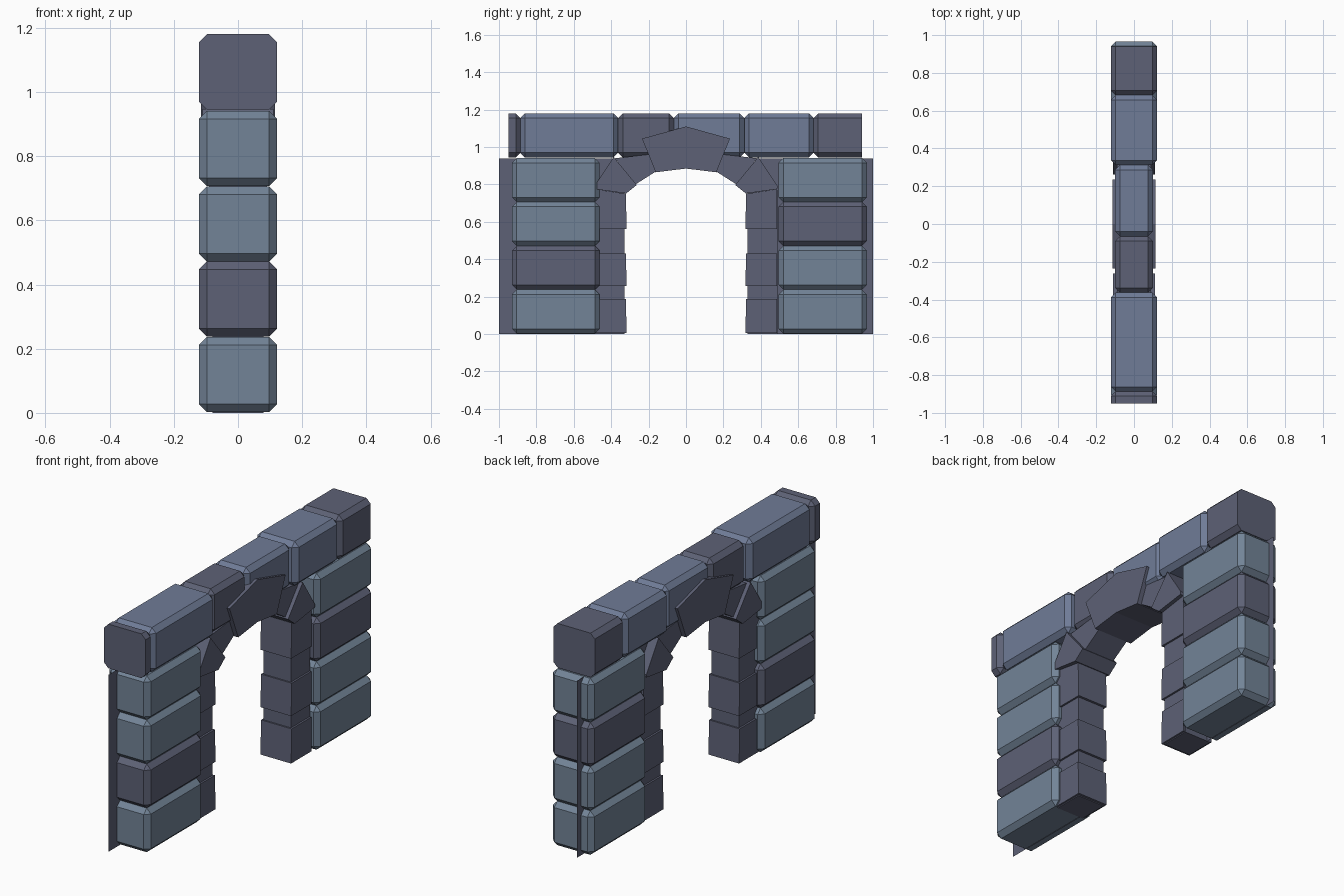
import bpy
import bmesh

if "Cube" in bpy.data.objects:
    bpy.data.objects.remove(bpy.data.objects["Cube"])


def material(name, rgb):
    m = bpy.data.materials.new(name)
    m.diffuse_color = (*rgb, 1)
    m.use_nodes = True
    m.node_tree.nodes["Principled BSDF"].inputs["Base Color"].default_value = m.diffuse_color
    return m


LIGHT = material("pale_stone", (0.17, 0.23, 0.31))
BLUE = material("blue_stone", (0.16, 0.20, 0.31))
DARK = material("dark_stone", (0.11, 0.12, 0.18))


def finish(name, bm, mat):
    bmesh.ops.recalc_face_normals(bm, faces=bm.faces)
    me = bpy.data.meshes.new(name)
    bm.to_mesh(me)
    bm.free()
    me.materials.append(mat)
    ob = bpy.data.objects.new(name, me)
    bpy.context.collection.objects.link(ob)
    return ob


def block(name, hx, y0, y1, z0, z1, mat, bevel=0.025, flat_end=None):
    """Chamfered stone; flat_end is a y value whose face keeps sharp edges."""
    bm = bmesh.new()
    bmesh.ops.create_cube(bm, size=1)
    for v in bm.verts:
        v.co = (v.co.x * 2 * hx,
                (y0 + y1) / 2 + v.co.y * (y1 - y0),
                (z0 + z1) / 2 + v.co.z * (z1 - z0))
    edges = [e for e in bm.edges if flat_end is None
             or any(abs(v.co.y - flat_end) > 1e-4 for v in e.verts)]
    bmesh.ops.bevel(bm, geom=edges, offset=bevel, segments=1, affect='EDGES')
    return finish(name, bm, mat)


def slab(name, pts, hx, mat):
    """Extrude a (y, z) outline across the wall thickness."""
    bm = bmesh.new()
    face = bm.faces.new([bm.verts.new((-hx, y, z)) for y, z in pts])
    ext = bmesh.ops.extrude_face_region(bm, geom=[face])
    for v in ext["geom"]:
        if isinstance(v, bmesh.types.BMVert):
            v.co.x = hx
    return finish(name, bm, mat)


# Side columns, four courses each
for side, y0, y1, mats in (("left", -0.93, -0.462, (LIGHT, DARK, LIGHT, LIGHT)),
                           ("right", 0.495, 0.967, (LIGHT, LIGHT, DARK, LIGHT))):
    for i, mat in enumerate(mats):
        block(f"{side}_column_stone_{i + 1}", 0.122, y0, y1,
              0.003 + i * 0.2345, 0.237 + i * 0.2345, mat)

# Top course
for i, (y0, y1, hx, mat, flat) in enumerate((
        (-0.95, -0.885, 0.122, DARK, -0.95),
        (-0.887, -0.363, 0.122, BLUE, None),
        (-0.363, -0.065, 0.1, DARK, None),
        (-0.065, 0.312, 0.1, BLUE, None),
        (0.312, 0.682, 0.122, BLUE, None),
        (0.682, 0.94, 0.122, DARK, 0.94))):
    block(f"top_stone_{i + 1}", hx, y0, y1, 0.945, 1.18, mat, flat_end=flat)

# Keystone
slab("keystone", [(-0.235, 1.045), (0, 1.11), (0.235, 1.045),
                  (0.162, 0.865), (0, 0.885), (-0.162, 0.865)], 0.115, DARK)

for side, s in (("left", -1), ("right", 1)):
    def flip(pts):
        return [(s * y, z) for y, z in pts]

    # Recessed jamb core and arch filler
    slab(f"{side}_jamb_core", flip([(0.33, 0), (0.49, 0), (0.49, 0.77), (0.33, 0.76)]),
         0.08, DARK)
    slab(f"{side}_arch_filler", flip([(0.15, 0.875), (0.165, 0.867), (0.27, 0.80),
                                      (0.38, 0.94), (0.2, 0.96)]), 0.09, DARK)
    # Proud jamb stones
    for i, (z0, z1, z2) in enumerate(((0.005, 0.187, 0.187), (0.257, 0.43, 0.43),
                                      (0.562, 0.75, 0.775))):
        slab(f"{side}_jamb_stone_{i + 1}",
             flip([(0.317, z0), (0.487, z0), (0.487, z2), (0.322, z1)]), 0.09, DARK)
    # Shoulder voussoir
    slab(f"{side}_shoulder_stone", flip([(0.263, 0.797), (0.387, 0.947),
                                         (0.49, 0.79), (0.487, 0.775), (0.32, 0.752)]),
         0.11, DARK)
    # Thin backing sheet sticking out past the column
    bm = bmesh.new()
    bm.faces.new([bm.verts.new((-0.06, y, z)) for y, z in
                  flip([(0.38, 0), (1, 0), (1, 0.94), (0.38, 0.94)])])
    finish(f"{side}_backing_sheet", bm, DARK)
